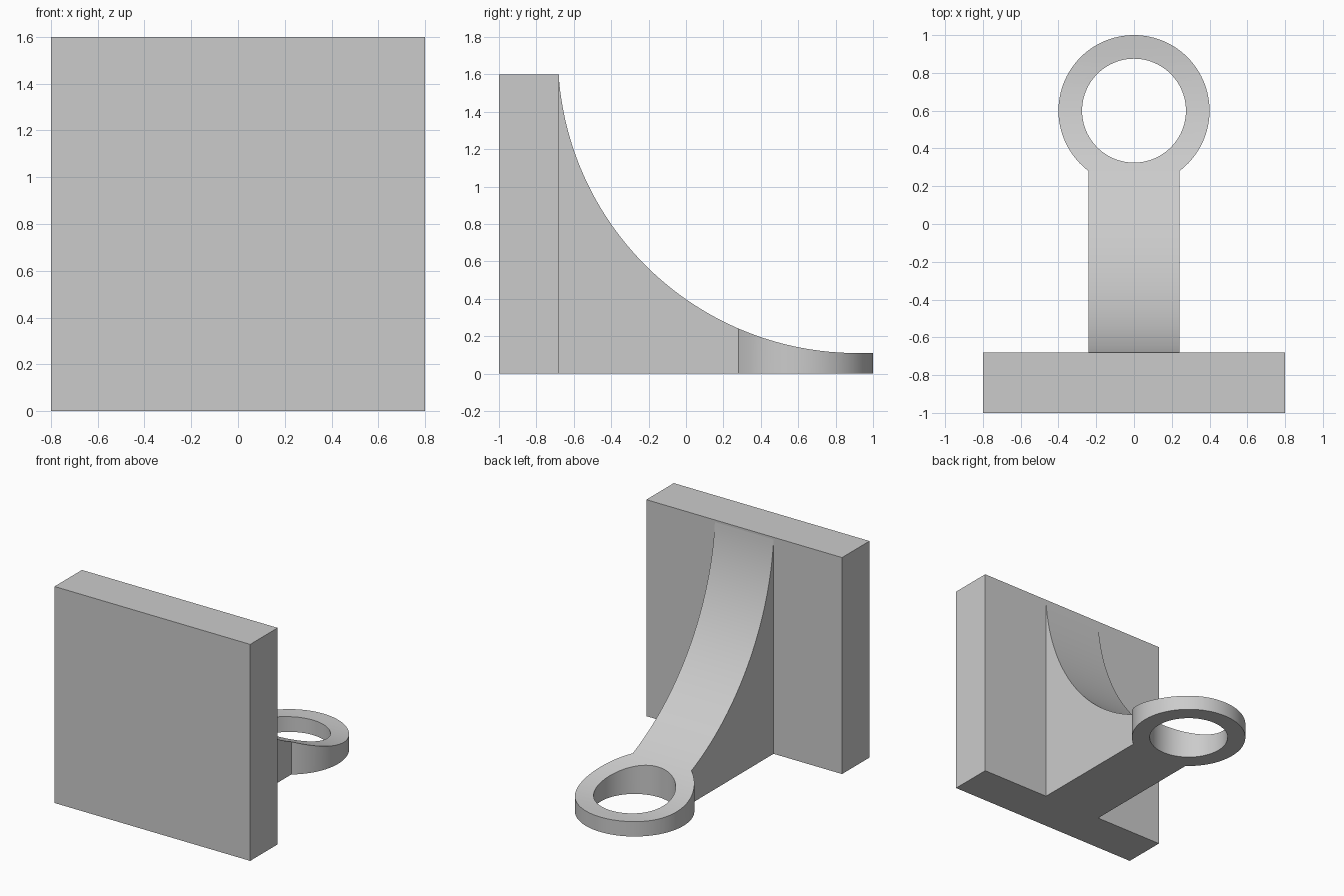
import bpy, bmesh
from math import sin, cos, asin, acos, pi, radians
from mathutils import Vector

cube = bpy.data.objects.get("Cube")
if cube:
    bpy.data.objects.remove(cube, do_unlink=True)

grey = bpy.data.materials.new("light grey")
grey.use_nodes = True
grey.diffuse_color = (0.6, 0.6, 0.6, 1)
grey.node_tree.nodes["Principled BSDF"].inputs["Base Color"].default_value = (0.6, 0.6, 0.6, 1)


def prism(name, outline, depth):
    """Extrude a closed outline of 3D points along the depth vector."""
    bm = bmesh.new()
    face = bm.faces.new([bm.verts.new(p) for p in outline])
    out = bmesh.ops.extrude_face_region(bm, geom=[face])
    verts = [g for g in out["geom"] if isinstance(g, bmesh.types.BMVert)]
    bmesh.ops.translate(bm, verts=verts, vec=Vector(depth))
    bmesh.ops.recalc_face_normals(bm, faces=bm.faces)
    mesh = bpy.data.meshes.new(name)
    bm.to_mesh(mesh)
    bm.free()
    mesh.materials.append(grey)
    obj = bpy.data.objects.new(name, mesh)
    bpy.context.collection.objects.link(obj)
    return obj


def combine(obj, other, operation):
    """Apply a boolean and remove the helper solid."""
    mod = obj.modifiers.new(operation, 'BOOLEAN')
    mod.operation, mod.solver, mod.object = operation, 'EXACT', other
    bpy.context.view_layer.objects.active = obj
    bpy.ops.object.modifier_apply(modifier=mod.name)
    bpy.data.objects.remove(other, do_unlink=True)


def arc(centre, radius, start, end, steps):
    """Points (a, b) along a circular arc."""
    angles = [start + (end - start) * i / steps for i in range(steps + 1)]
    return [(centre[0] + radius * cos(a), centre[1] + radius * sin(a)) for a in angles]


WALL, RING_Y, RING_R, HOLE_R, NECK = -0.68, 0.6, 0.4, 0.275, 0.24
INNER = -0.8            # arm root, buried in the plate
SWEEP_Y, SWEEP_R, TIP = 0.915, 1.6, 0.11

# Upright back plate
plate = prism("bracket", [(-0.8, -1, 0), (0.8, -1, 0), (0.8, WALL, 0), (-0.8, WALL, 0)],
              (0, 0, 1.6))

# Arm seen from the side: concave sweep ending in a thin flat tip
sweep = arc((SWEEP_Y, TIP + SWEEP_R), SWEEP_R,
            pi + acos((SWEEP_Y - WALL) / SWEEP_R), 1.5 * pi, 64)
side = [(INNER, 0), (INNER, sweep[0][1])] + sweep + [(1.2, TIP), (1.2, 0)]
arm = prism("arm", [(-0.6, y, z) for y, z in side], (1.2, 0, 0))

# Arm seen from above: straight neck running into a round eye
t = asin(NECK / RING_R)
plan = [(-NECK, INNER), (NECK, INNER)]
plan += arc((0, RING_Y), RING_R, t - pi / 2, 1.5 * pi - t, 96)
combine(arm, prism("plan", [(x, y, -0.2) for x, y in plan], (0, 0, 2.2)), 'INTERSECT')

# Eye hole
hole = arc((0, RING_Y), HOLE_R, 0, 2 * pi, 96)[:-1]
combine(arm, prism("hole", [(x, y, -0.2) for x, y in hole], (0, 0, 1)), 'DIFFERENCE')

# One solid, smooth on the curves only
combine(plate, arm, 'UNION')
bpy.ops.object.select_all(action='DESELECT')
plate.select_set(True)
bpy.context.view_layer.objects.active = plate
bpy.ops.object.shade_smooth_by_angle(angle=radians(4.5))
